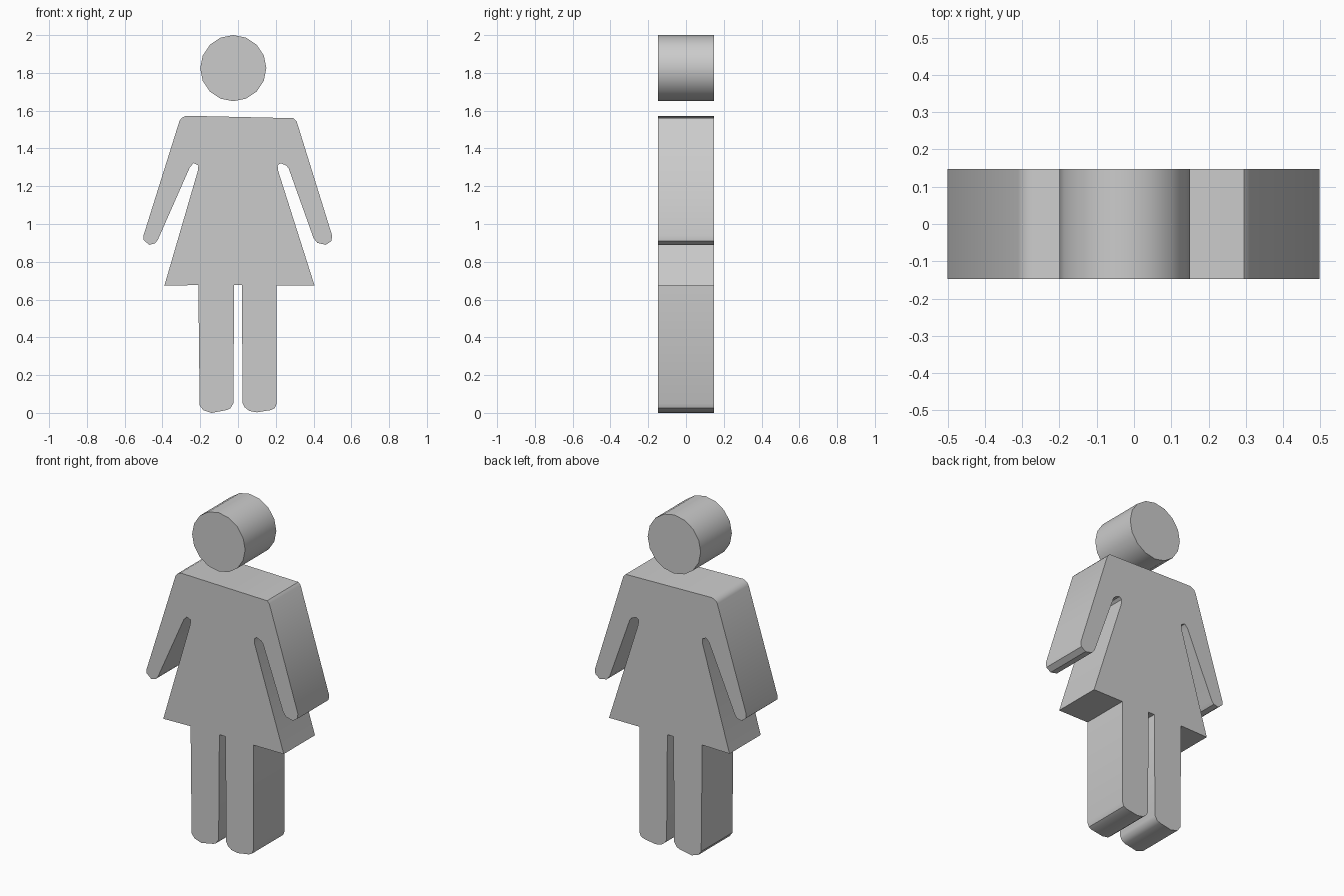
import bpy, bmesh, math

cube = bpy.data.objects.get("Cube")
if cube:
    bpy.data.objects.remove(cube, do_unlink=True)

HALF_DEPTH = 0.147

grey = bpy.data.materials.new("light grey")
grey.use_nodes = True
colour = (0.6, 0.6, 0.6, 1)
grey.diffuse_color = colour
grey.node_tree.nodes["Principled BSDF"].inputs["Base Color"].default_value = colour


def extrude_outline(name, points):
    """Make a solid slab from a front outline of (x, z) points."""
    bm = bmesh.new()
    face = bm.faces.new([bm.verts.new((x, -HALF_DEPTH, z)) for x, z in points])
    result = bmesh.ops.extrude_face_region(bm, geom=[face], use_keep_orig=True)
    moved = [v for v in result["geom"] if isinstance(v, bmesh.types.BMVert)]
    bmesh.ops.translate(bm, verts=moved, vec=(0, 2 * HALF_DEPTH, 0))
    bmesh.ops.recalc_face_normals(bm, faces=bm.faces)
    mesh = bpy.data.meshes.new(name)
    bm.to_mesh(mesh)
    bm.free()
    mesh.materials.append(grey)
    obj = bpy.data.objects.new(name, mesh)
    bpy.context.collection.objects.link(obj)
    bpy.ops.object.select_all(action="DESELECT")
    obj.select_set(True)
    bpy.context.view_layer.objects.active = obj
    bpy.ops.object.shade_smooth_by_angle(angle=math.radians(35))
    return obj


# Head: a short cylinder facing front
SIDES = 16
extrude_outline("head", [
    (-0.025 + 0.175 * math.cos(math.tau * i / SIDES),
     1.825 + 0.175 * math.sin(math.tau * i / SIDES)) for i in range(SIDES)])

# Body: the outline runs clockwise from the right shoulder
shoulders = [(-0.31, 1.545), (-0.30, 1.56), (-0.275, 1.573),
             (0.295, 1.56), (0.31, 1.545)]
left_arm = [(0.498, 0.94), (0.495, 0.91), (0.465, 0.89), (0.42, 0.9),
            (0.4, 0.925), (0.268, 1.295), (0.255, 1.31), (0.225, 1.322),
            (0.21, 1.31), (0.213, 1.28)]
left_skirt = [(0.405, 0.675), (0.205, 0.675)]
left_leg = [(0.205, 0.05), (0.195, 0.025), (0.175, 0.015), (0.1, 0.003),
            (0.06, 0.01), (0.035, 0.03), (0.025, 0.05), (0.02, 0.677)]
right_leg = [(-0.02, 0.677), (-0.025, 0.05), (-0.04, 0.025), (-0.06, 0.015),
             (-0.14, 0.0), (-0.185, 0.015), (-0.203, 0.04), (-0.21, 0.677)]
right_skirt = [(-0.39, 0.673)]
right_arm = [(-0.213, 1.28), (-0.21, 1.31), (-0.235, 1.322), (-0.255, 1.3),
             (-0.425, 0.915), (-0.44, 0.897), (-0.47, 0.89),
             (-0.5, 0.915), (-0.5, 0.94)]
extrude_outline("dress_arms_and_legs", shoulders + left_arm + left_skirt
                + left_leg + right_leg + right_skirt + right_arm)
